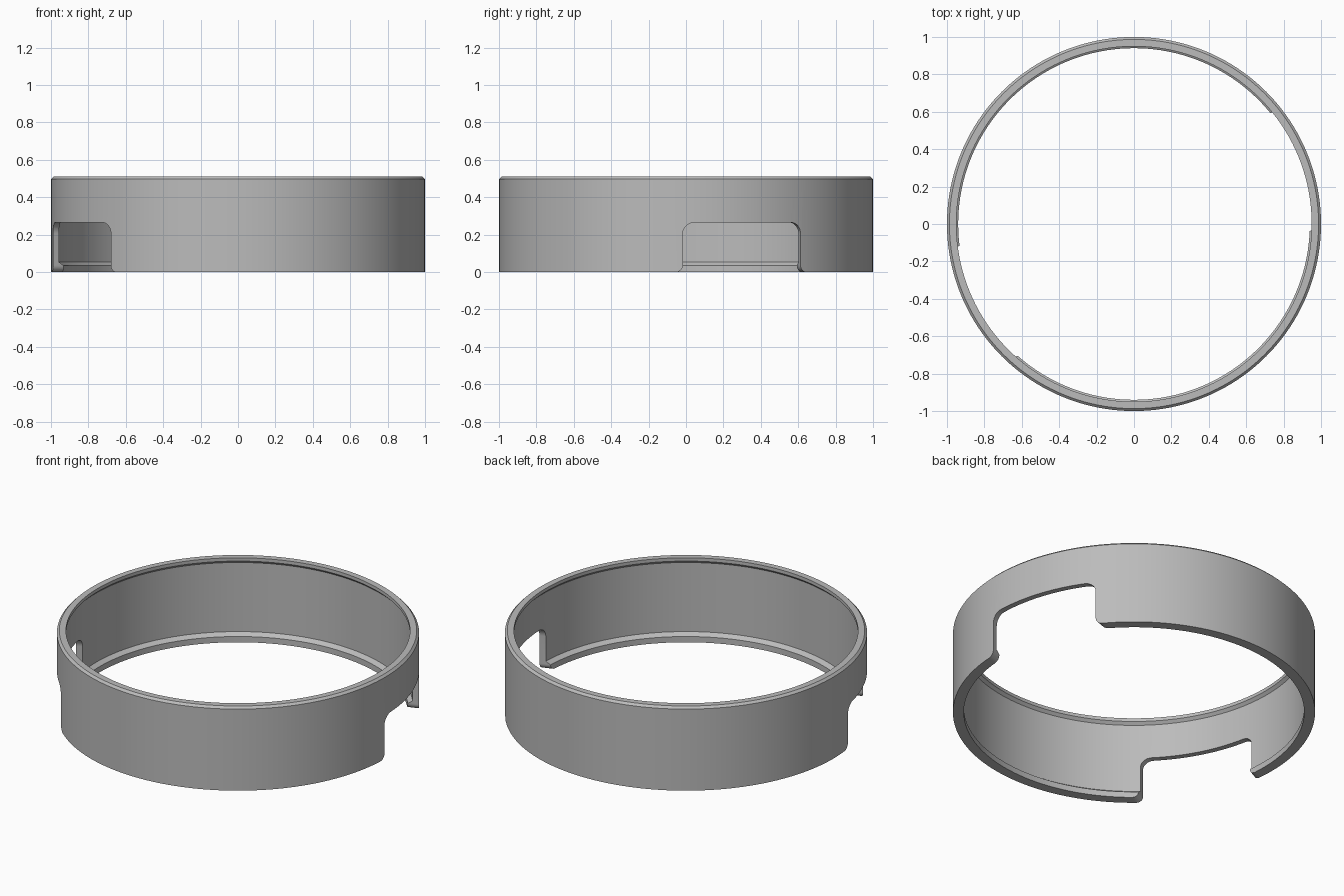
import bpy
import bmesh
from math import cos, sin, radians, pi
from mathutils import Matrix

SEGMENTS = 160
HEIGHT = 0.51

default = bpy.data.objects.get("Cube")
if default:
    bpy.data.objects.remove(default, do_unlink=True)


def make_object(name, bm):
    bmesh.ops.recalc_face_normals(bm, faces=bm.faces)
    mesh = bpy.data.meshes.new(name)
    bm.to_mesh(mesh)
    bm.free()
    obj = bpy.data.objects.new(name, mesh)
    bpy.context.collection.objects.link(obj)
    return obj


def revolve(name, profile):
    """Closed (radius, z) profile swept around the z axis."""
    bm = bmesh.new()
    verts = [bm.verts.new((r, 0, z)) for r, z in profile]
    edges = [bm.edges.new((v, verts[i - 1])) for i, v in enumerate(verts)]
    bmesh.ops.spin(bm, geom=verts + edges, axis=(0, 0, 1), cent=(0, 0, 0),
                   angle=2 * pi, steps=SEGMENTS, use_merge=True)
    bmesh.ops.remove_doubles(bm, verts=bm.verts, dist=0.0001)
    return make_object(name, bm)


def arc(cx, cz, radius, start, end, steps=8):
    angles = [radians(start + (end - start) * i / steps) for i in range(steps + 1)]
    return [(cx + radius * cos(a), cz + radius * sin(a)) for a in angles]


def notch_cutter(name, angle, half=0.332, top=0.265, corner=0.06, flare=0.035):
    """Rounded opening with flared feet, pushed outward along the angle."""
    side = arc(half - corner, top - corner, corner, 90, 0)
    side += arc(half + flare, flare, flare, 180, 270)
    side.append((half + flare, -0.1))
    outline = side + [(-y, z) for y, z in reversed(side)]
    bm = bmesh.new()
    face = bm.faces.new([bm.verts.new((0.5, y, z)) for y, z in outline])
    ext = bmesh.ops.extrude_face_region(bm, geom=[face])
    moved = [g for g in ext["geom"] if isinstance(g, bmesh.types.BMVert)]
    bmesh.ops.translate(bm, verts=moved, vec=(0.7, 0, 0))
    bmesh.ops.rotate(bm, verts=bm.verts, cent=(0, 0, 0),
                     matrix=Matrix.Rotation(radians(angle), 3, "Z"))
    cutter = make_object(name, bm)
    cutter.hide_render = True
    return cutter


# Ring wall with a bevelled top edge and an inner lip at top and bottom
ring = revolve("ring_wall", [
    (1.0, 0), (1.0, HEIGHT - 0.013), (0.987, HEIGHT),
    (0.95, HEIGHT), (0.95, HEIGHT - 0.02), (0.966, HEIGHT - 0.036),
    (0.966, 0.053), (0.94, 0.035), (0.94, 0)])

# Two side notches in the lower edge
bpy.context.view_layer.objects.active = ring
for name, angle in (("left_notch", 18.4), ("right_notch", 207.8)):
    cutter = notch_cutter(name, angle)
    mod = ring.modifiers.new(name, "BOOLEAN")
    mod.operation = "DIFFERENCE"
    mod.solver = "EXACT"
    mod.object = cutter
    bpy.ops.object.modifier_apply(modifier=mod.name)
    bpy.data.objects.remove(cutter, do_unlink=True)

# Plain grey finish
grey = bpy.data.materials.new("plain_grey")
grey.use_nodes = True
grey.diffuse_color = (0.5, 0.5, 0.5, 1)
grey.node_tree.nodes["Principled BSDF"].inputs["Base Color"].default_value = (0.5, 0.5, 0.5, 1)
ring.data.materials.clear()
ring.data.materials.append(grey)

bpy.ops.object.select_all(action="DESELECT")
ring.select_set(True)
bpy.ops.object.shade_smooth_by_angle(angle=radians(25))
